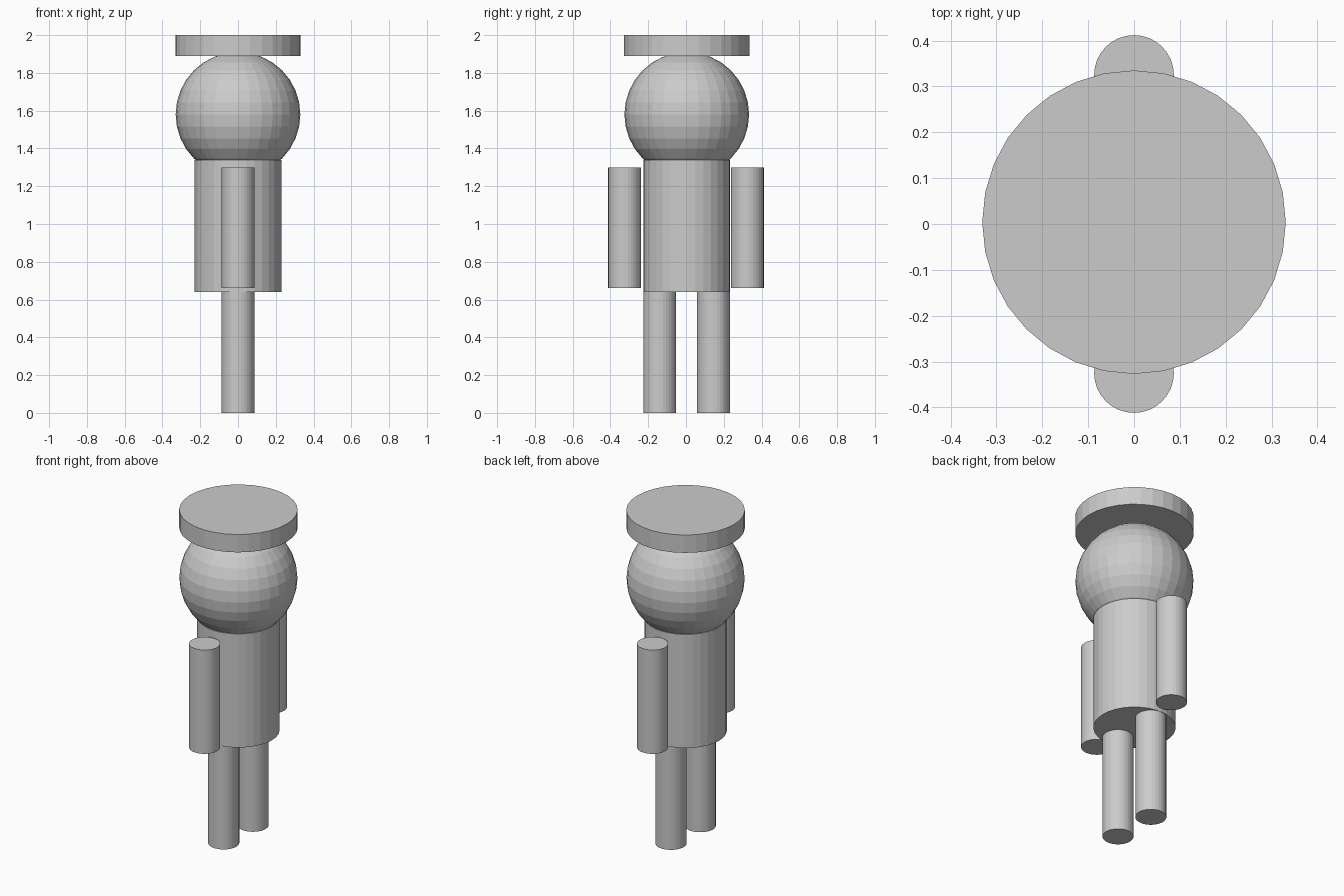
import bpy

if "Cube" in bpy.data.objects:
    bpy.data.objects.remove(bpy.data.objects["Cube"])


def cylinder(name, radius, y, z_low, z_high):
    """Flat-shaded upright 32-sided cylinder between two heights."""
    bpy.ops.mesh.primitive_cylinder_add(
        vertices=32, radius=radius, depth=z_high - z_low,
        location=(0, y, (z_low + z_high) / 2))
    bpy.context.object.name = name


MID_Y = 0.004      # the torso stack sits slightly off the centre
LIMB_R = 0.087

# Hat and torso
cylinder("hat", 0.331, MID_Y, 1.89, 2.0)
cylinder("torso", 0.23, MID_Y, 0.64, 1.34)

# Head, its crown sunk into the hat
bpy.ops.mesh.primitive_uv_sphere_add(
    segments=32, ring_count=16, radius=0.33, location=(0, MID_Y, 1.58))
bpy.context.object.name = "head"

# Arms and legs, one pair along y
for side, arm_y, leg_y in (("right", -0.325, -0.139), ("left", 0.325, 0.146)):
    cylinder(side + "_arm", LIMB_R, arm_y, 0.66, 1.30)
    cylinder(side + "_leg", LIMB_R, leg_y, 0.0, 0.64)
